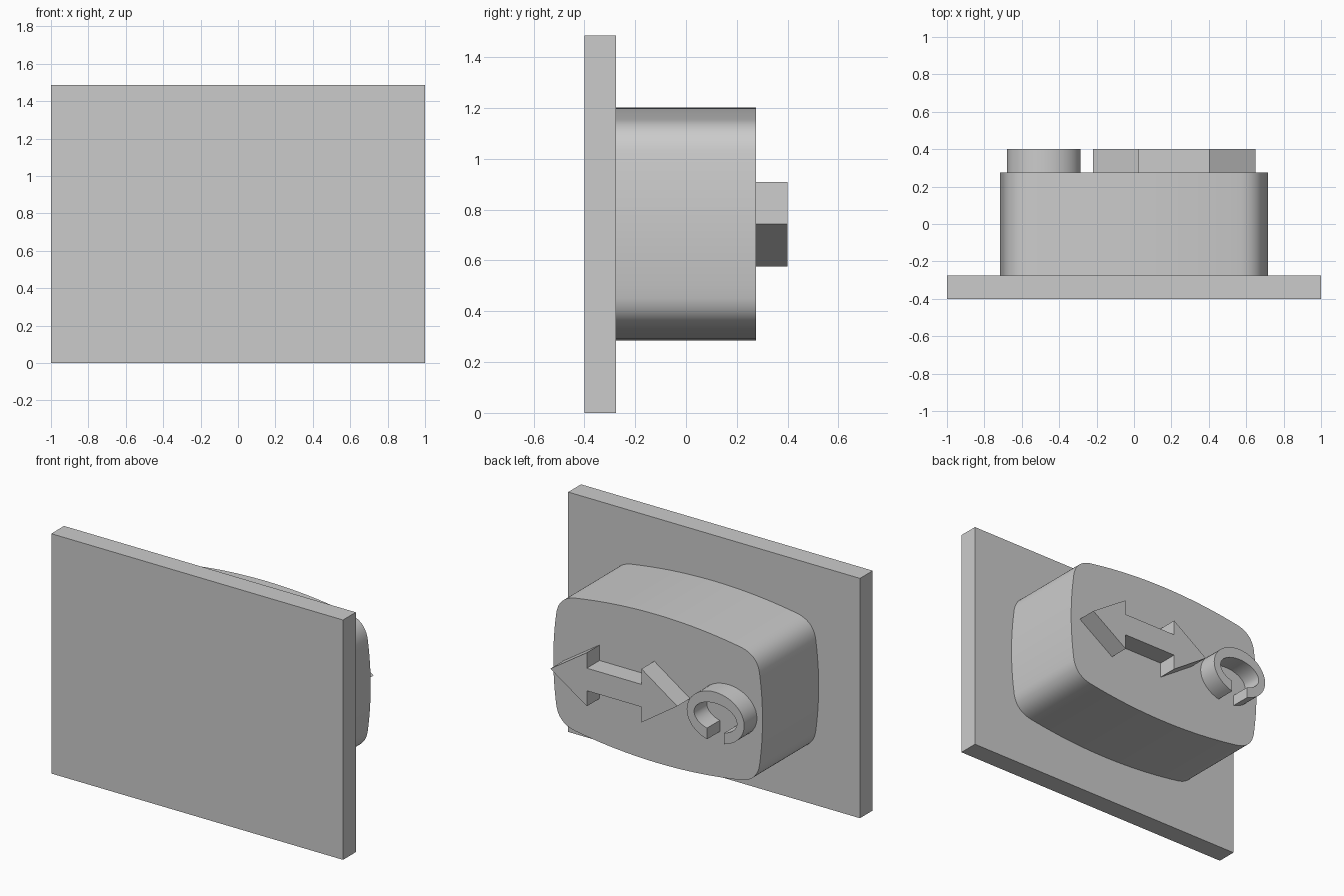
import bpy
import bmesh
from math import acos, cos, sin, pi, radians

if "Cube" in bpy.data.objects:
    bpy.data.objects.remove(bpy.data.objects["Cube"], do_unlink=True)

grey = bpy.data.materials.new("plain_grey")
grey.use_nodes = True
color = (0.6, 0.6, 0.6, 1)
grey.diffuse_color = color
grey.node_tree.nodes["Principled BSDF"].inputs["Base Color"].default_value = color

MID_Z = 0.743


def extrude(name, outline, y0, y1, smooth=False):
    """Extrude an outline in the x-z plane (z relative to mid height) along y."""
    bm = bmesh.new()
    face = bm.faces.new([bm.verts.new((x, y0, z + MID_Z)) for x, z in outline])
    moved = bmesh.ops.extrude_face_region(bm, geom=[face], use_keep_orig=True)
    verts = [g for g in moved["geom"] if isinstance(g, bmesh.types.BMVert)]
    bmesh.ops.translate(bm, verts=verts, vec=(0, y1 - y0, 0))
    bmesh.ops.recalc_face_normals(bm, faces=bm.faces[:])
    mesh = bpy.data.meshes.new(name)
    bm.to_mesh(mesh)
    bm.free()
    mesh.materials.append(grey)
    obj = bpy.data.objects.new(name, mesh)
    bpy.context.collection.objects.link(obj)
    if smooth:
        bpy.ops.object.select_all(action="DESELECT")
        obj.select_set(True)
        bpy.context.view_layer.objects.active = obj
        bpy.ops.object.shade_smooth_by_angle(angle=radians(30))
    return obj


# Flat panel
half_h = MID_Z
extrude("back_panel", [(-1, -half_h), (1, -half_h), (1, half_h), (-1, half_h)],
        -0.4, -0.275)


# Bulged block with rounded corners: one quarter outline, mirrored
def top_arc(x):
    return (x, 0.459 - 0.147 * x * x)


def side_arc(z):
    return (0.717 - 0.25 * z * z, z)


start, corner, end = top_arc(0.57), (0.677, 0.391), side_arc(0.29)
quarter = [top_arc(0.57 * i / 10) for i in range(10)]
for i in range(13):
    t = i / 12
    quarter.append(tuple((1 - t) ** 2 * a + 2 * t * (1 - t) * b + t * t * c
                         for a, b, c in zip(start, corner, end)))
quarter += [side_arc(0.29 * (1 - i / 6)) for i in range(1, 7)]
right_half = quarter + [(x, -z) for x, z in quarter[-2::-1]]
outline = right_half + [(-x, z) for x, z in right_half[-2:0:-1]]
extrude("bulged_block", outline, -0.275, 0.275, smooth=True)

# Double-headed arrow
upper = [(-0.22, 0), (0.025, 0.166), (0.025, 0.07),
         (0.4, 0.07), (0.4, 0.166), (0.65, 0)]
extrude("double_arrow", upper + [(x, -z) for x, z in upper[-2:0:-1]], 0.275, 0.4)


# Oval ring, open at the bottom
def open_oval(rx, rz, gap=0.058, steps=40):
    a = acos(gap / rx)
    sweep = pi + 2 * a
    return [(-0.482 + rx * cos(-a + sweep * i / steps),
             rz * sin(-a + sweep * i / steps)) for i in range(steps + 1)]


extrude("open_ring", open_oval(0.197, 0.157) + open_oval(0.147, 0.088)[::-1],
        0.275, 0.4, smooth=True)
